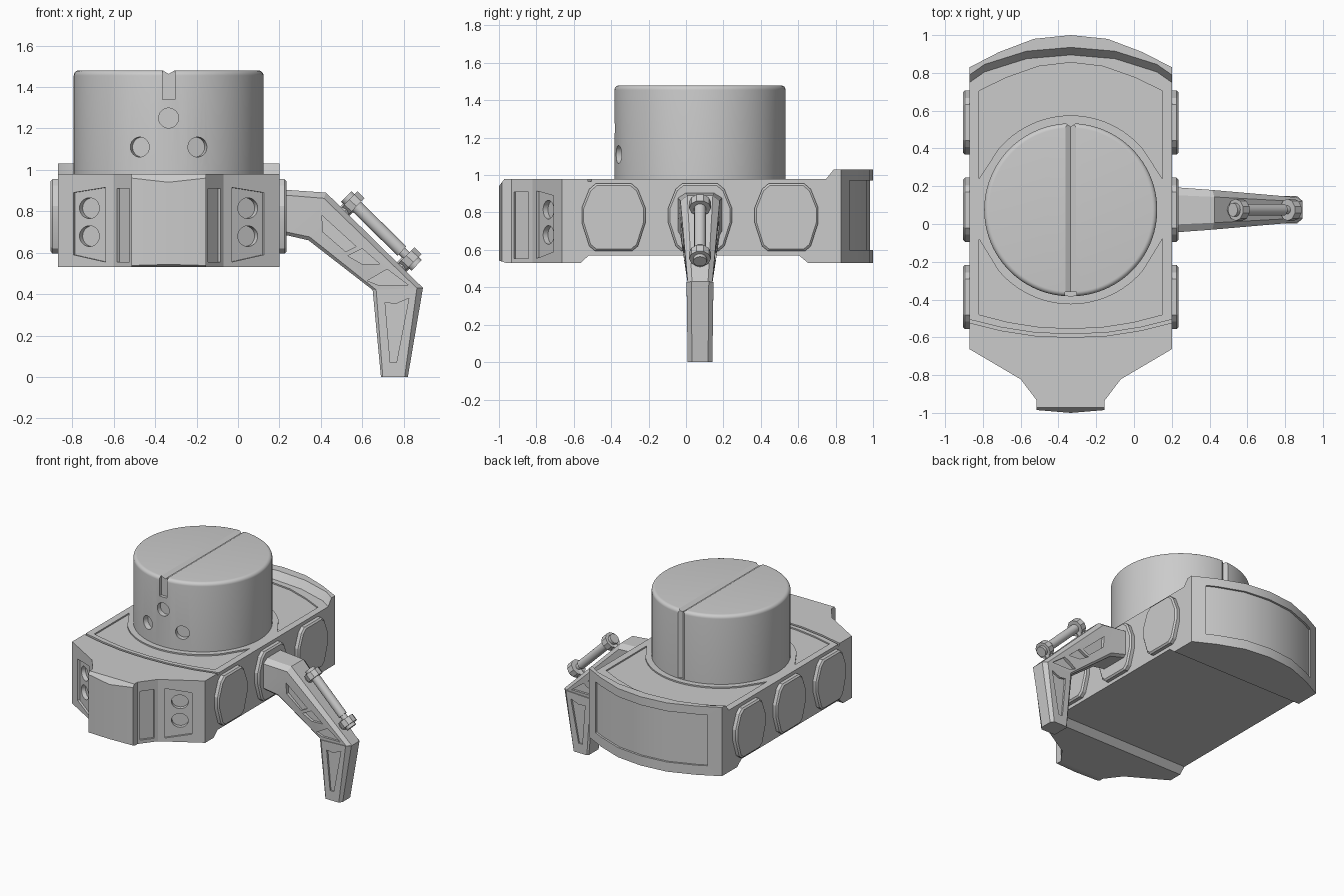
import bpy, bmesh, math
from mathutils import Vector as V

if "Cube" in bpy.data.objects:
    bpy.data.objects.remove(bpy.data.objects["Cube"])

CX, CY = -0.335, 0.075          # hull centre line / turret and leg centre


def loft(name, rings):
    """Closed solid through a list of equal-length point rings."""
    bm = bmesh.new()
    vs = [[bm.verts.new(p) for p in r] for r in rings]
    n = len(vs[0])
    for a, b in zip(vs, vs[1:]):
        for i in range(n):
            j = (i + 1) % n
            bm.faces.new((a[i], a[j], b[j], b[i]))
    bm.faces.new(vs[0][::-1])
    bm.faces.new(vs[-1])
    bmesh.ops.recalc_face_normals(bm, faces=bm.faces)
    me = bpy.data.meshes.new(name)
    bm.to_mesh(me)
    bm.free()
    ob = bpy.data.objects.new(name, me)
    bpy.context.collection.objects.link(ob)
    return ob


def prism(name, pts, vec):
    return loft(name, [[V(p) for p in pts], [V(p) + V(vec) for p in pts]])


def slab(name, plan, z0, z1):
    return prism(name, [(CX + x, y, z0) for x, y in plan], (0, 0, z1 - z0))


def circle(c, axis, r, n=32):
    q = V(axis).to_track_quat('Z', 'Y')
    return [V(c) + q @ V((r * math.cos(i * math.tau / n), r * math.sin(i * math.tau / n), 0))
            for i in range(n)]


def activate(ob):
    bpy.ops.object.select_all(action='DESELECT')
    ob.select_set(True)
    bpy.context.view_layer.objects.active = ob


def cut(ob, cutter):
    activate(ob)
    m = ob.modifiers.new('cut', 'BOOLEAN')
    m.operation, m.solver, m.object = 'DIFFERENCE', 'EXACT', cutter
    bpy.ops.object.modifier_apply(modifier=m.name)
    bpy.data.objects.remove(cutter, do_unlink=True)


def smooth(ob, deg=20):
    activate(ob)
    bpy.ops.object.shade_smooth_by_angle(angle=math.radians(deg))


def mirrored(half):
    """Half plan listed from outer edge to centre -> full left-right symmetric line."""
    return half + [(-x, y) for x, y in reversed(half) if x != 0]


# Hull: plan outline extruded, then trimmed
rear = mirrored([(0.535, 0.83), (0.38, 0.91), (0.195, 0.98), (0, 1.0)])
nose = mirrored([(0.535, -0.663), (0.265, -0.822), (0.18, -0.934), (0.18, -0.985), (0, -1.0)])
hull = slab('hull', rear + nose[::-1], 0.53, 1.03)

# Deck lowered in front of the raised rear rim
def deck_ring(off, z):
    edge = [(x * 1.2, y + off - (0.05 if abs(x) > 0.5 else 0)) for x, y in rear]
    return [(CX + x, y, z) for x, y in edge + [(-0.642, -1.2), (0.642, -1.2)]]
cut(hull, loft('cutter', [deck_ring(-0.105, 0.98), deck_ring(-0.065, 1.03), deck_ring(-0.057, 1.04)]))

# Raised belly and nose chamfers, as side profiles swept across the hull
for prof in ([(-0.575, 0.52), (-0.52, 0.57), (0.605, 0.57), (0.665, 0.52)],
             [(-1.05, 0.873), (-0.965, 0.987), (-1.05, 1.05)],
             [(-1.05, 0.56), (-0.945, 0.525), (-1.05, 0.5)]):
    cut(hull, prism('cutter', [(-1.2, y, z) for y, z in prof], (2, 0, 0)))

# Recessed deck plates around the turret ring
def ring_arc(a0, a1, n=24):
    return [(0.5 * math.cos(math.radians(a0 + (a1 - a0) * i / n)),
             CY + 0.5 * math.sin(math.radians(a0 + (a1 - a0) * i / n))) for i in range(n + 1)]
back_edge = mirrored([(0.485, 0.24), (0.485, 0.705), (0.34, 0.775), (0.17, 0.835), (0, 0.855)])
front_edge = mirrored([(0.485, -0.08), (0.485, -0.48), (0.33, -0.52), (0.17, -0.545), (0, -0.553)])
cut(hull, slab('cutter', back_edge + ring_arc(140, 40), 0.97, 1.1))
cut(hull, slab('cutter', front_edge + ring_arc(220, 320), 0.97, 1.1))

# Curved seam across the front deck
seam = mirrored([(0.56, -0.50), (0.37, -0.547), (0.19, -0.575), (0, -0.583)])
cut(hull, slab('cutter', seam + [(x, y - 0.017) for x, y in reversed(seam)], 0.966, 1.1))

# Recessed rear panel
panel = mirrored([(0.45, 0.874), (0.38, 0.91), (0.195, 0.98), (0, 1.0)])
cut(hull, slab('cutter', [(x, y - 0.015) for x, y in panel] +
               [(x, y + 0.1) for x, y in reversed(panel)], 0.6, 0.97))

# Front slots, lamp panels and lamp holes on the angled nose faces
def lamp(z):
    return [(0.39 + 0.048 * math.cos(i * math.tau / 28), z + 0.05 * math.sin(i * math.tau / 28))
            for i in range(28)]
P, Q, R = V((0.18, -0.934)), V((0.265, -0.822)), V((0.535, -0.663))
front_cuts = [(P, Q, [(0.19, 0.555), (0.25, 0.555), (0.25, 0.91), (0.19, 0.91)], 0.015),
              (Q, R, [(0.305, 0.555), (0.46, 0.59), (0.46, 0.89), (0.305, 0.915)], 0.015),
              (Q, R, lamp(0.815), 0.045), (Q, R, lamp(0.68), 0.045)]
for s in (1, -1):
    for a, b, poly, depth in front_cuts:
        d = (b - a).normalized()
        nrm = V((s * d.y, -d.x, 0))
        pts = [V((CX + s * x, a.y + (x - a.x) * d.y / d.x, z)) - nrm * depth for x, z in poly]
        cut(hull, prism('cutter', pts, nrm * (depth + 0.02)))
smooth(hull)

# Side pads, three per flank
half_pad = [(0.095, 0.18), (0.13, 0.15), (0.17, 0.05), (0.17, -0.03), (0.13, -0.155), (0.10, -0.18)]
pad_shape = half_pad + [(-y, z) for y, z in reversed(half_pad)]
for side, s in (('right', 1), ('left', -1)):
    for i, yc in enumerate((-0.387, 0.075, 0.537)):
        smooth(loft(f'{side}_pad_{i + 1}', [[(CX + s * x, yc + y * k, 0.775 + z * k) for y, z in pad_shape]
                                            for x, k in ((0.50, 1), (0.56, 1), (0.57, 0.94))]))

# Turret drum with rounded top edge
prof = [(0.458, 0.96)] + [(0.433 + 0.025 * math.cos(t), 1.455 + 0.025 * math.sin(t))
                          for t in [i * math.pi / 12 for i in range(7)]]
turret = loft('turret', [circle((CX, CY, z), (0, 0, 1), r, 96) for r, z in prof])
# Groove over the top, front slot and rear line
cut(turret, prism('cutter', [(CX - 0.03, -0.6, 1.481), (CX, -0.6, 1.463), (CX + 0.03, -0.6, 1.481),
                             (CX, -0.6, 1.5)], (0, 1.3, 0)))
cut(turret, slab('cutter', [(-0.03, -0.6), (0.03, -0.6), (0.03, -0.36), (-0.03, -0.36)], 1.34, 1.6))
cut(turret, slab('cutter', [(-0.03, 0.535), (0, 0.515), (0.03, 0.535), (0, 0.6)], 0.985, 1.6))
# Three sensor holes
for x, z in ((0, 1.25), (-0.14, 1.11), (0.14, 1.11)):
    n = V((x, -math.sqrt(0.458 ** 2 - x * x), 0)).normalized()
    cut(turret, prism('cutter', circle(V((CX, CY, z)) + n * 0.42, n, 0.048), n * 0.1))
smooth(turret)


# Leg segments: tapered boxes with chamfered upper edges
def leg_section(top, bot, w):
    t, b = V((top[0], 0, top[1])), V((bot[0], 0, bot[1]))
    half = [(t, 0.65), (t.lerp(b, 0.12), 1), (t.lerp(b, 0.93), 1), (b, 0.85)]
    return [p + V((0, CY + w * k, 0)) for p, k in half] + \
           [p + V((0, CY - w * k, 0)) for p, k in reversed(half)]


arm = loft('leg_arm', [leg_section((0.21, 0.905), (0.21, 0.69), 0.12),
                       leg_section((0.425, 0.89), (0.34, 0.66), 0.105),
                       leg_section((0.893, 0.43), (0.65, 0.42), 0.066)])
foot = loft('leg_foot', [leg_section((0.893, 0.43), (0.65, 0.42), 0.072),
                         leg_section((0.82, 0), (0.69, 0), 0.066)])
# Side pockets, each starting at a depth that follows the taper
pockets = [(arm, 0.078, [(0.405, 0.78), (0.57, 0.63), (0.52, 0.605), (0.41, 0.70)]),
           (arm, 0.066, [(0.60, 0.62), (0.685, 0.545), (0.60, 0.545), (0.53, 0.585)]),
           (arm, 0.053, [(0.72, 0.52), (0.82, 0.445), (0.675, 0.445), (0.625, 0.465)]),
           (foot, 0.056, [(0.71, 0.36), (0.76, 0.352), (0.825, 0.38), (0.765, 0.07), (0.735, 0.07)])]
for ob, inner, poly in pockets:
    for s in (1, -1):
        cut(ob, prism('cutter', [(x, CY + s * inner, z) for x, z in poly], (0, s * 0.1, 0)))
smooth(arm)
smooth(foot)

# Piston above the arm: rod, collars and end caps
top, low = V((0.555, CY, 0.84)), V((0.83, CY, 0.57))
ax = (low - top).normalized()
smooth(prism('piston_rod', circle(top, ax, 0.022), low - top), 40)
smooth(prism('piston_sleeve', circle(top, ax, 0.031), (low - top) * 0.86), 40)
for name, c, s in (('upper', top, -1), ('lower', low, 1)):
    smooth(prism(f'piston_{name}_collar', circle(c - ax * 0.024, ax, 0.058, 10), ax * 0.048), 20)
    smooth(prism(f'piston_{name}_cap', circle(c, ax, 0.036, 16), ax * s * 0.045), 30)
    # mount block tying the collar to the arm
    nrm = V((-0.7, 0, -0.7))
    smooth(prism(f'piston_{name}_mount', circle(c, nrm, 0.032, 8), nrm * 0.1), 20)
